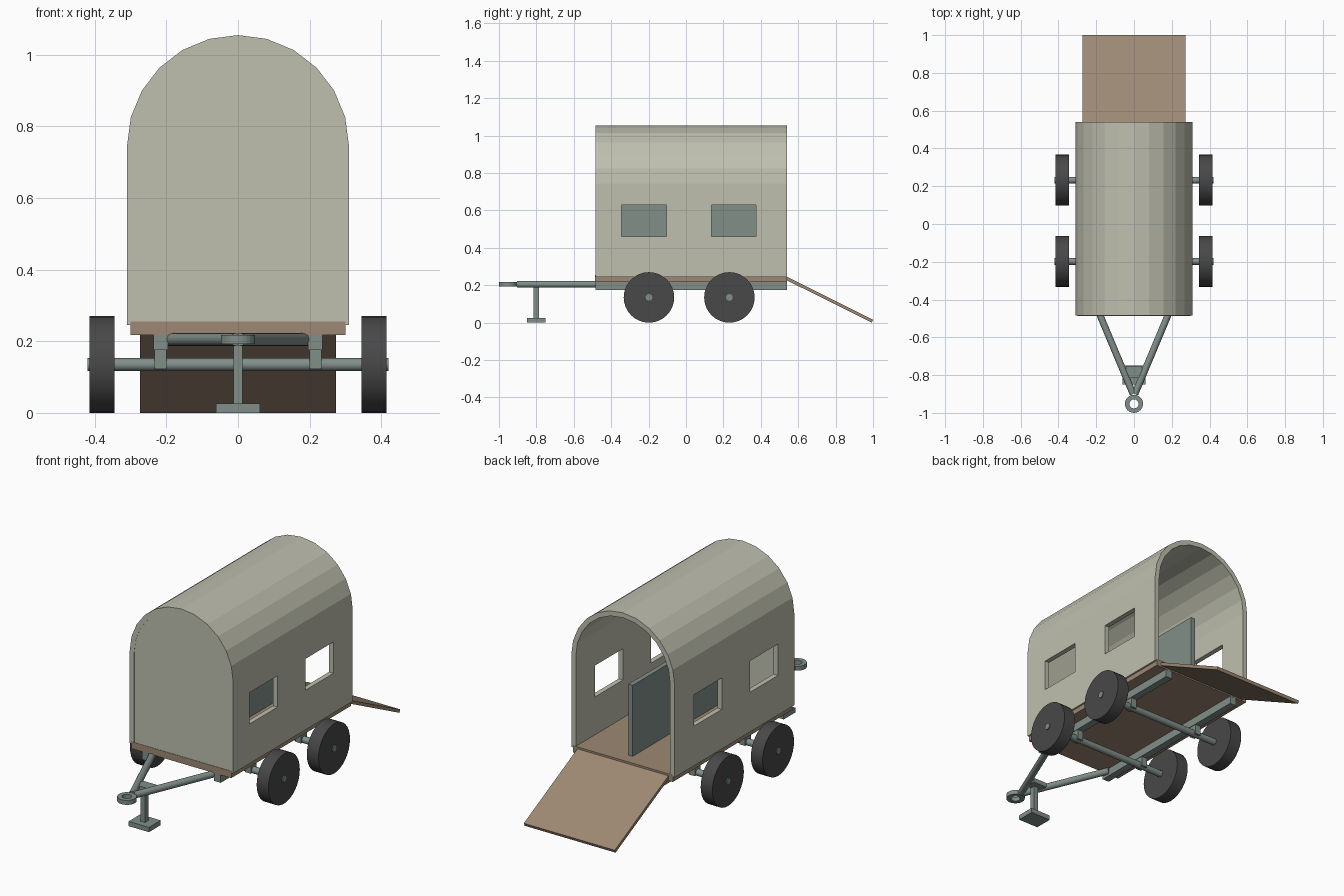
import bpy, bmesh, math
from mathutils import Vector, Matrix

cube = bpy.data.objects.get("Cube")
if cube:
    bpy.data.objects.remove(cube, do_unlink=True)


def material(name, r, g, b):
    m = bpy.data.materials.new(name)
    m.use_nodes = True
    m.diffuse_color = (r, g, b, 1)
    m.node_tree.nodes["Principled BSDF"].inputs["Base Color"].default_value = (r, g, b, 1)
    return m


BODY = material("pale_cream", 0.52, 0.525, 0.43)
WOOD = material("brown_wood", 0.34, 0.25, 0.175)
STEEL = material("grey_green_steel", 0.22, 0.275, 0.25)
RUBBER = material("dark_rubber", 0.065, 0.065, 0.066)


def finish(name, bm, mat):
    bmesh.ops.recalc_face_normals(bm, faces=bm.faces)
    mesh = bpy.data.meshes.new(name)
    bm.to_mesh(mesh)
    bm.free()
    mesh.materials.append(mat)
    ob = bpy.data.objects.new(name, mesh)
    bpy.context.collection.objects.link(ob)
    return ob


def box(name, x, y, z, mat):
    """Box from three (low, high) ranges."""
    bm = bmesh.new()
    bmesh.ops.create_cube(bm, size=1)
    for v in bm.verts:
        for i, (low, high) in enumerate((x, y, z)):
            v.co[i] = low if v.co[i] < 0 else high
    return finish(name, bm, mat)


def prism(name, points, depth, mat):
    """Extrude a closed outline along a vector."""
    bm = bmesh.new()
    face = bm.faces.new([bm.verts.new(p) for p in points])
    new = bmesh.ops.extrude_face_region(bm, geom=[face])["geom"]
    verts = [g for g in new if isinstance(g, bmesh.types.BMVert)]
    bmesh.ops.translate(bm, verts=verts, vec=depth)
    return finish(name, bm, mat)


def rod(name, start, end, radius, mat, sides=16):
    """Cylinder between two points."""
    a, b = Vector(start), Vector(end)
    turn = (b - a).to_track_quat("Z", "Y").to_matrix().to_4x4()
    bm = bmesh.new()
    bmesh.ops.create_cone(bm, cap_ends=True, segments=sides, radius1=radius,
                          radius2=radius, depth=(b - a).length,
                          matrix=Matrix.Translation((a + b) / 2) @ turn)
    ob = finish(name, bm, mat)
    bpy.context.view_layer.objects.active = ob
    ob.select_set(True)
    bpy.ops.object.shade_smooth_by_angle(angle=math.radians(30))
    ob.select_set(False)
    return ob


FRONT, BACK = -0.485, 0.54
ARCH_Z = 0.745


def arch(radius, base, y):
    """Straight walls topped by a twelve-sided half circle."""
    curve = [(radius * math.cos(i * math.pi / 12), y,
              ARCH_Z + radius * math.sin(i * math.pi / 12)) for i in range(13)]
    return [(radius, y, base)] + curve + [(-radius, y, base)]


# Arched body shell with four window openings
shell = prism("body_shell",
              arch(0.31, 0.245, FRONT) + arch(0.283, 0.245, FRONT)[::-1],
              (0, BACK - FRONT, 0), BODY)
for y in (-0.225, 0.255):
    cutter = box("window_cutter", (-0.5, 0.5), (y - 0.12, y + 0.12), (0.46, 0.63), BODY)
    cutter.hide_render = True
    cut = shell.modifiers.new("window", "BOOLEAN")
    cut.operation = "DIFFERENCE"
    cut.solver = "EXACT"
    cut.object = cutter
    bpy.context.view_layer.objects.active = shell
    bpy.ops.object.modifier_apply(modifier=cut.name)
    bpy.data.objects.remove(cutter, do_unlink=True)

# Front wall, floor, divider and loading ramp
prism("front_wall", arch(0.283, 0.25, FRONT + 0.001), (0, 0.026, 0), BODY)
box("floor", (-0.3, 0.3), (FRONT - 0.001, BACK + 0.001), (0.218, 0.255), WOOD)
box("divider", (-0.013, 0.013), (-0.42, 0.475), (0.255, 0.64), STEEL)
prism("ramp", [(-0.273, BACK, 0.245), (-0.273, 1.0, 0.016),
               (-0.273, 0.993, 0.0), (-0.273, BACK, 0.226)], (0.546, 0, 0), WOOD)

# Chassis rails, axles, brackets and wheels
AXLES = {"front": -0.198, "back": 0.232}
for side, s in (("left", 1), ("right", -1)):
    box(side + "_rail", sorted((s * 0.196, s * 0.236)), (FRONT, BACK), (0.175, 0.218), STEEL)
    for end, y in AXLES.items():
        name = f"{end}_{side}"
        box(name + "_axle_bracket", sorted((s * 0.199, s * 0.233)),
            (y - 0.025, y + 0.025), (0.123, 0.176), STEEL)
        rod(name + "_wheel", (s * 0.345, y, 0.135), (s * 0.415, y, 0.135), 0.135, RUBBER, 32)
    # Angled drawbar tube
    rod(side + "_drawbar", (s * 0.2, -0.435, 0.205), (s * 0.005, -0.9, 0.205), 0.018, STEEL)
for end, y in AXLES.items():
    rod(end + "_axle", (-0.42, y, 0.135), (0.42, y, 0.135), 0.018, STEEL)

# Hitch ring: a small rectangle spun about the vertical axis
bm = bmesh.new()
section = [bm.verts.new((r, -0.952, z)) for r, z in
           ((0.024, 0.193), (0.048, 0.193), (0.048, 0.217), (0.024, 0.217))]
loop = [bm.edges.new((section[i], section[(i + 1) % 4])) for i in range(4)]
bmesh.ops.spin(bm, geom=section + loop, cent=(0, -0.952, 0), axis=(0, 0, 1),
               angle=math.tau, steps=24, use_merge=True)
bmesh.ops.remove_doubles(bm, verts=bm.verts, dist=0.0001)
finish("hitch_ring", bm, STEEL)

# Drawbar cross plate and support stand
box("drawbar_plate", (-0.042, 0.042), (-0.815, -0.755), (0.19, 0.215), STEEL)
box("stand_post", (-0.013, 0.013), (-0.815, -0.787), (0.02, 0.2), STEEL)
box("stand_foot", (-0.061, 0.061), (-0.85, -0.75), (0, 0.026), STEEL)
